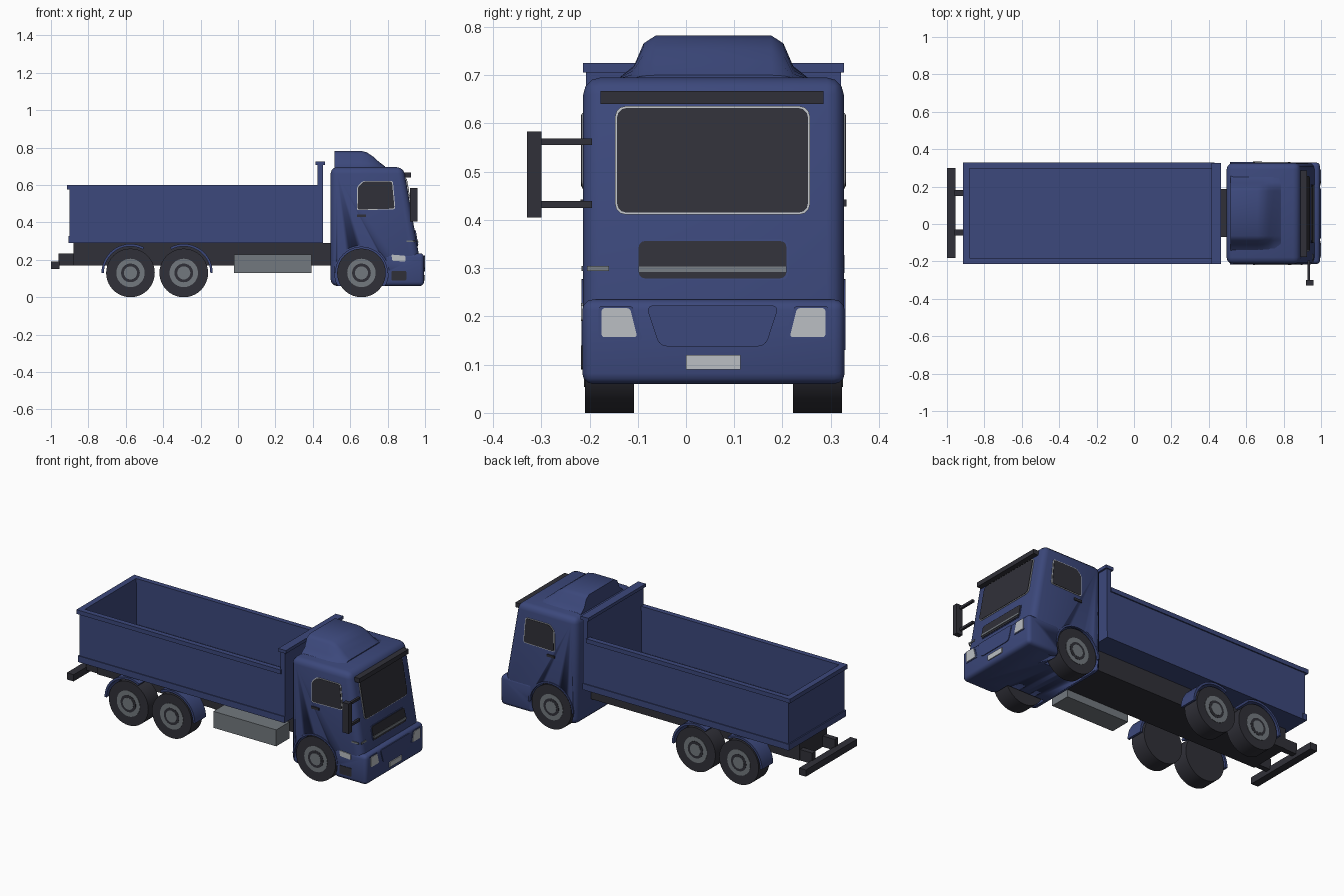
import bpy, bmesh, math
from mathutils import Vector, Matrix

if "Cube" in bpy.data.objects:
    bpy.data.objects.remove(bpy.data.objects["Cube"])


def material(name, rgb):
    m = bpy.data.materials.new(name)
    m.use_nodes = True
    m.diffuse_color = (*rgb, 1)
    m.node_tree.nodes["Principled BSDF"].inputs["Base Color"].default_value = (*rgb, 1)
    return m


BLUE = material("truck blue", (0.045, 0.065, 0.2))
DARK = material("dark trim", (0.03, 0.03, 0.04))
GREY = material("mid grey", (0.17, 0.19, 0.21))
LIGHT = material("light grey", (0.5, 0.52, 0.55))
MID = 0.057          # centre line of the body
HALF = 0.27          # half width of the cab


def finish(name, bm, mat, bevel=0, segments=3, smooth=False):
    bmesh.ops.recalc_face_normals(bm, faces=bm.faces)
    mesh = bpy.data.meshes.new(name)
    bm.to_mesh(mesh)
    bm.free()
    mesh.materials.append(mat)
    ob = bpy.data.objects.new(name, mesh)
    bpy.context.collection.objects.link(ob)
    bpy.ops.object.select_all(action="DESELECT")
    bpy.context.view_layer.objects.active = ob
    ob.select_set(True)
    if bevel:
        mod = ob.modifiers.new("round", "BEVEL")
        mod.width, mod.segments = bevel, segments
        bpy.ops.object.modifier_apply(modifier=mod.name)
    if smooth or bevel:
        bpy.ops.object.shade_smooth_by_angle(angle=math.radians(35))
    return ob


def box(name, x, y, z, mat, bevel=0):
    bm = bmesh.new()
    bmesh.ops.create_cube(bm, size=1)
    for v in bm.verts:
        v.co = [lo + (c + 0.5) * (hi - lo) for c, (lo, hi) in zip(v.co, (x, y, z))]
    return finish(name, bm, mat, bevel)


def prism(name, points, place, depth, mat, corner=0, bevel=0):
    """Extrude a 2D outline; place(u, v, d) maps it into space."""
    bm = bmesh.new()
    face = bm.faces.new([bm.verts.new((u, v, 0)) for u, v in points])
    if corner:
        bmesh.ops.bevel(bm, geom=bm.verts[:], offset=corner, segments=3,
                        affect="VERTICES", profile=0.5)
        face = bm.faces[:][0]
    out = bmesh.ops.extrude_face_region(bm, geom=[face])["geom"]
    for v in out:
        if isinstance(v, bmesh.types.BMVert):
            v.co.z = depth
    for v in bm.verts:
        v.co = place(*v.co)
    return finish(name, bm, mat, bevel)


def rect(u0, u1, v0, v1):
    return [(u0, v0), (u1, v0), (u1, v1), (u0, v1)]


def lathe(name, profile, x, z, mat, arc=math.tau, start=0.0, steps=40):
    """Spin an (r, y) outline round an axle along y."""
    bm = bmesh.new()
    verts = [bm.verts.new((x + r, y, z)) for r, y in profile]
    edges = [bm.edges.new((a, b)) for a, b in zip(verts, verts[1:] + verts[:1])]
    full = arc > 6.2
    if not full:
        edges.append(bm.faces.new(verts))
    centre = Vector((x, 0, z))
    bmesh.ops.rotate(bm, verts=verts, cent=centre, matrix=Matrix.Rotation(-start, 3, "Y"))
    bmesh.ops.spin(bm, geom=edges + verts, cent=centre, axis=(0, -1, 0),
                   angle=arc, steps=steps, use_duplicate=False)
    bmesh.ops.remove_doubles(bm, verts=bm.verts, dist=1e-5)
    return finish(name, bm, mat, smooth=True)


def on_front(u, v, d):       # leaning cab front
    return (0.965 - 0.176 * (v - 0.24) + d, u, v)


def on_bumper(u, v, d):
    return (0.994 + d, u, v)


def on_right(u, v, d):
    return (u, MID - HALF - d, v)


def on_left(u, v, d):
    return (u, MID + HALF + d, v)


# Cab and bumper, with wheel arches cut out
cab = prism("cab", [(0.495, 0.06), (0.965, 0.06), (0.965, 0.24), (0.885, 0.695), (0.495, 0.695)],
            lambda u, v, d: (u, MID - HALF + d, v), 2 * HALF, BLUE, bevel=0.035)
bumper = box("bumper", (0.78, 0.995), (MID - HALF - 0.002, MID + HALF + 0.002),
             (0.06, 0.235), BLUE, bevel=0.022)
for side in (-1, 1):
    y = sorted((MID + side * 0.15, MID + side * 0.4))
    cutter = lathe("arch_cutter", [(0, y[0]), (0.143, y[0]), (0.143, y[1]), (0, y[1])],
                   0.66, 0.13, BLUE)
    for ob in (cab, bumper):
        mod = ob.modifiers.new("arch", "BOOLEAN")
        mod.operation, mod.object = "DIFFERENCE", cutter
        bpy.context.view_layer.objects.active = ob
        bpy.ops.object.modifier_apply(modifier=mod.name)
    bpy.data.objects.remove(cutter)

# Roof air deflector: cross-sections along x
bm = bmesh.new()
previous = None
for x, h in [(0.515, 0.09), (0.66, 0.09), (0.69, 0.082), (0.72, 0.062), (0.75, 0.035), (0.785, 0.008)]:
    shape = [(-0.2, -0.01), (-0.165, 0.3), (-0.145, 0.82), (-0.12, 1), (0.12, 1),
             (0.145, 0.82), (0.165, 0.3), (0.2, -0.01)]
    ring = [bm.verts.new((x, MID + y, 0.692 + h * t)) for y, t in shape]
    if previous:
        for i in range(len(ring)):
            j = (i + 1) % len(ring)
            bm.faces.new((previous[i], previous[j], ring[j], ring[i]))
    else:
        bm.faces.new(ring)
    previous = ring
bm.faces.new(previous)
finish("roof_deflector", bm, BLUE, smooth=True)

# Front of the cab
prism("windscreen_trim", rect(-0.147, 0.257, 0.411, 0.636), on_front, 0.004, LIGHT, 0.022)
prism("windscreen", rect(-0.143, 0.253, 0.415, 0.632), on_front, 0.007, DARK, 0.02)
prism("grille_trim", rect(-0.102, 0.212, 0.275, 0.36), on_front, 0.003, BLUE, 0.014)
prism("grille", rect(-0.098, 0.208, 0.279, 0.356), on_front, 0.006, DARK, 0.012)
prism("grille_bar", rect(-0.098, 0.208, 0.292, 0.303), on_front, 0.009, GREY)
prism("corner_strip", rect(-0.205, -0.16, 0.294, 0.304), on_front, 0.004, GREY)
prism("corner_strip_side", rect(0.9, 0.945, 0.294, 0.304), on_right, 0.004, GREY)
prism("bumper_panel", [(-0.083, 0.223), (0.193, 0.223), (0.165, 0.138), (-0.055, 0.138)],
      on_bumper, 0.005, BLUE, 0.015)
prism("number_plate", rect(0, 0.113, 0.09, 0.12), on_bumper, 0.006, LIGHT)
for side, label in ((-1, "right"), (1, "left")):
    def across(points):
        return [(MID + side * u, v) for u, v in points]
    prism(label + "_headlight_surround", across([(0.147, 0.152), (0.238, 0.152), (0.238, 0.222), (0.168, 0.222)]),
          on_bumper, 0.003, BLUE, 0.007)
    prism(label + "_headlight", across([(0.158, 0.157), (0.232, 0.157), (0.232, 0.217), (0.173, 0.217)]),
          on_bumper, 0.006, LIGHT, 0.006)
box("sun_visor", (0.89, 0.925), (-0.177, 0.285), (0.64, 0.667), DARK)

# Side windows and handles
window = [(0.635, 0.465), (0.842, 0.47), (0.828, 0.622), (0.668, 0.622), (0.636, 0.59)]
centre = Vector((0.735, 0.545))
glass = [centre + (Vector(p) - centre) * 0.95 for p in window]
for label, place in (("right", on_right), ("left", on_left)):
    prism(label + "_window_trim", window, place, 0.003, LIGHT, 0.012)
    prism(label + "_window", [tuple(p) for p in glass], place, 0.005, DARK, 0.01)
    prism(label + "_door_handle", rect(0.635, 0.685, 0.428, 0.442), place, 0.006, DARK)
prism("side_lamp", [(0.825, 0.195), (0.895, 0.19), (0.895, 0.222), (0.82, 0.228)], on_right, 0.005, LIGHT, 0.006)
prism("side_step", rect(0.82, 0.9, 0.09, 0.14), on_right, 0.005, DARK, 0.006)

# Wing mirror
box("mirror", (0.92, 0.96), (-0.33, -0.3), (0.405, 0.583), DARK)
for z in (0.432, 0.562):
    box("mirror_arm", (0.928, 0.942), (-0.3, -0.195), (z - 0.007, z + 0.007), DARK)

# Chassis, rear underrun bar and tank
box("chassis", (-0.88, 0.5), (-0.07, 0.187), (0.17, 0.29), DARK)
for y in (-0.045, 0.167):
    box("bar_arm", (-0.96, -0.86), (y - 0.016, y + 0.016), (0.17, 0.235), DARK)
box("underrun_bar", (-1, -0.955), (-0.183, 0.3), (0.15, 0.19), DARK)
box("tank", (-0.022, 0.392), (-0.2, -0.075), (0.13, 0.228), GREY)

# Open cargo bed
Y0, Y1 = -0.207, 0.321
box("bed_floor", (-0.9, 0.45), (Y0, Y1), (0.29, 0.325), BLUE)
box("tailgate", (-0.9, -0.88), (Y0, Y1), (0.29, 0.58), BLUE)
box("headboard", (0.425, 0.455), (Y0, Y1), (0.29, 0.71), BLUE)
box("headboard_cap", (0.415, 0.465), (-0.214, 0.327), (0.706, 0.725), BLUE)
box("tailgate_rim", (-0.915, -0.88), (-0.213, 0.33), (0.575, 0.6), BLUE)
box("tailgate_sill", (-0.907, -0.88), (-0.212, 0.328), (0.29, 0.327), BLUE)
for side, label in ((-1, "right"), (1, "left")):
    def span(inner, outer):
        return sorted((MID + side * inner, MID + side * outer))
    box(label + "_bed_side", (-0.9, 0.45), span(0.245, 0.264), (0.29, 0.58), BLUE)
    box(label + "_bed_rim", (-0.915, 0.43), span(0.24, 0.271), (0.575, 0.6), BLUE)
    box(label + "_bed_sill", (-0.907, 0.455), span(0.245, 0.269), (0.29, 0.327), BLUE)

    # Wheels: tyre with concentric rim rings on the outer face
    for x in (-0.575, -0.29, 0.66):
        def disc(name, radius, inner, outer, mat):
            a, b = MID + side * inner, MID + side * outer
            lathe(name, [(0, a), (radius, a), (radius, b), (0, b)], x, 0.13, mat)
        disc(label + "_tyre", 0.13, 0.165, 0.266, DARK)
        disc(label + "_rim", 0.076, 0.25, 0.268, GREY)
        disc(label + "_rim_ring", 0.05, 0.25, 0.2695, DARK)
        disc(label + "_hub", 0.035, 0.25, 0.271, GREY)

    # Mudguards
    a, b = MID + side * 0.165, MID + side * 0.27
    for x, start in ((-0.575, math.radians(62)), (-0.29, 0)):
        lathe(label + "_mudguard", [(0.142, a), (0.155, a), (0.155, b), (0.142, b)], x, 0.13,
              BLUE, arc=math.radians(118), start=start, steps=16)
    a, b = MID + side * 0.26, MID + side * 0.274
    lathe(label + "_arch_lip", [(0.138, a), (0.148, a), (0.148, b), (0.138, b)], 0.66, 0.13,
          BLUE, arc=math.pi, steps=20)
